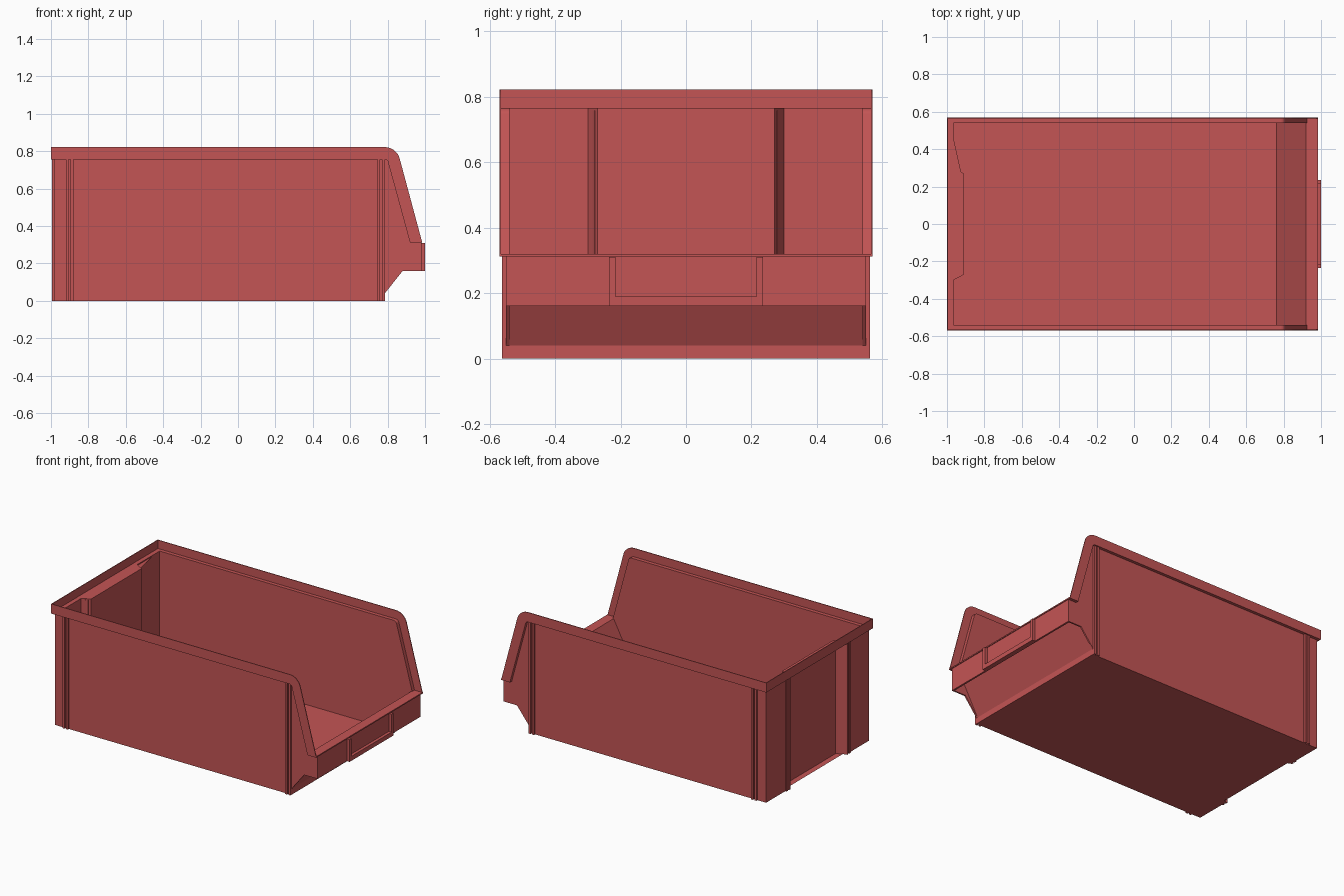
import bpy, bmesh, math

old = bpy.data.objects.get("Cube")
if old:
    bpy.data.objects.remove(old, do_unlink=True)

red = bpy.data.materials.new("bin red")
red.use_nodes = True
RED = (0.55, 0.09, 0.09, 1)
red.diffuse_color = RED
red.node_tree.nodes["Principled BSDF"].inputs["Base Color"].default_value = RED


def finish(name, bm):
    bmesh.ops.recalc_face_normals(bm, faces=bm.faces)
    me = bpy.data.meshes.new(name)
    bm.to_mesh(me)
    bm.free()
    me.materials.append(red)
    ob = bpy.data.objects.new(name, me)
    bpy.context.collection.objects.link(ob)
    return ob


def prism(name, pts, lo, hi, axis="y", mirror=False):
    """Extrude an outline: (x, z) points along y, or (x, y) points along z."""
    bm = bmesh.new()
    for s in ((1, -1) if mirror else (1,)):
        if axis == "y":
            vs = [bm.verts.new((a, lo * s, b)) for a, b in pts]
            move = (0, (hi - lo) * s, 0)
        else:
            vs = [bm.verts.new((a, b * s, lo)) for a, b in pts]
            move = (0, 0, hi - lo)
        f = bm.faces.new(vs)
        top = bmesh.ops.extrude_face_region(bm, geom=[f], use_keep_orig=True)
        bmesh.ops.translate(bm, vec=move, verts=[
            v for v in top["geom"] if isinstance(v, bmesh.types.BMVert)])
    return finish(name, bm)


def rect(x0, x1, b0, b1):
    return [(x0, b0), (x1, b0), (x1, b1), (x0, b1)]


def arc(cx, cz, r, a0, a1, n=8):
    return [(cx + r * math.cos(math.radians(a0 + (a1 - a0) * i / n)),
             cz + r * math.sin(math.radians(a0 + (a1 - a0) * i / n))) for i in range(n + 1)]


def rim_path(d, r):
    """Top edge and sloping front edge of a side, d inside the outermost edge."""
    cx, cz = 0.785, 0.74
    end = 0.985 - d * 1.04
    return [(-1, cz + r)] + arc(cx, cz, r, 90, 14) + [(end, 0.312)]


outer = rim_path(0, 0.082)
shelf = rim_path(0.055, 0.025)
inner = rim_path(0.063, 0.017)

# Side walls with the sloping front cheek
prism("side_walls", [(-0.985, 0), (0.785, 0), (0.785, 0.04), (0.88, 0.16), (0.98, 0.16),
                     (0.98, 0.312)] + shelf[:0:-1] + [(-0.985, shelf[0][1])],
      0.54, 0.55, mirror=True)

# Stepped-out rim: thin upright band and the shelf joining it to the wall
prism("side_rims", outer + inner[::-1], 0.565, 0.57, mirror=True)
prism("side_rim_shelves", shelf + inner[::-1], 0.54, 0.57, mirror=True)

# Back wall with a recessed middle panel
back_in = [(-0.965, -0.55), (-0.965, -0.30), (-0.91, -0.27),
           (-0.91, 0.27), (-0.965, 0.30), (-0.965, 0.55)]
back_out = [(-0.985, -0.55), (-0.985, -0.305), (-0.925, -0.28),
            (-0.925, 0.28), (-0.985, 0.305), (-0.985, 0.55)]
prism("back_wall", back_in + back_out[::-1], 0, 0.758, "z")
prism("back_rim_shelf", [(-1, -0.57), (-0.965, -0.57)] + back_in[1:-1]
      + [(-0.965, 0.57), (-1, 0.57)], 0.757, 0.765, "z")
prism("back_rim", rect(-1, -0.995, 0.757, 0.822), -0.57, 0.57)

# Floor
prism("floor", back_out + [(0.785, 0.55), (0.785, -0.55)], 0, 0.02, "z")

# Front scoop: toe, sloping panel and turned-down lip
prism("front_scoop", [(0.76, 0.015), (0.785, 0.015), (0.785, 0.04), (0.93, 0.308),
                      (0.968, 0.308), (0.968, 0.16), (0.98, 0.16), (0.98, 0.32),
                      (0.92, 0.32)], -0.55, 0.55)
prism("front_lip_top", rect(0.92, 0.985, 0.312, 0.32), -0.57, 0.57)

# Label holder on the lip
prism("label_holder_sides", rect(0.98, 1.0, 0.16, 0.31), 0.215, 0.235, mirror=True)
prism("label_holder_base", rect(0.98, 1.0, 0.16, 0.19), -0.215, 0.215)

# Paired stiffening ribs on the sides and the back
for label, x in (("rear", -0.92), ("front", 0.745)):
    for i in range(2):
        a = x + i * 0.025
        prism(f"{label}_side_rib_{i + 1}", rect(a, a + 0.015, 0, 0.758),
              0.545, 0.562, mirror=True)
for i in range(2):
    b = 0.305 + i * 0.025
    prism(f"back_rib_{i + 1}", rect(-0.994, -0.975, b, b + 0.015), 0, 0.758, "z", mirror=True)
